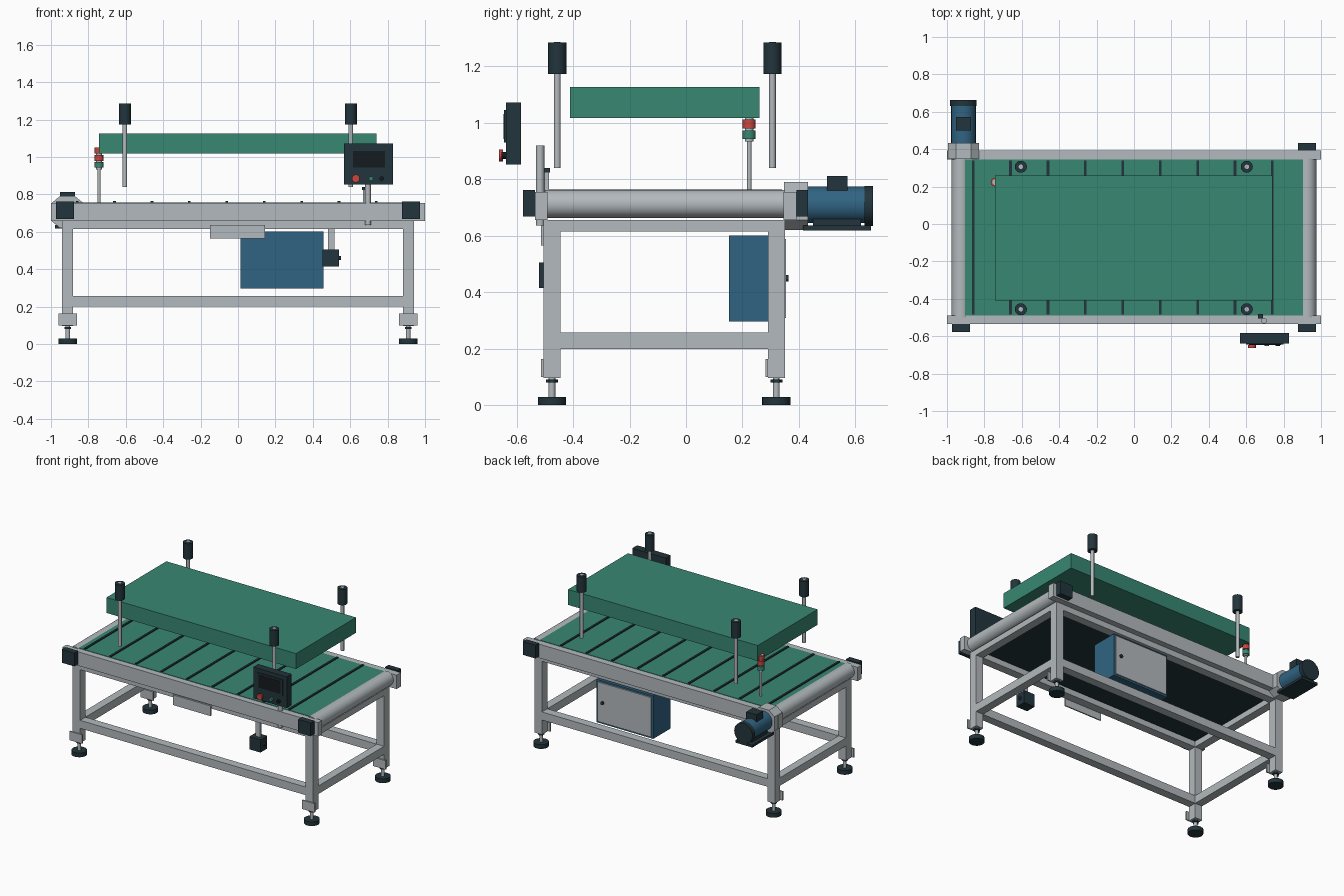
import bpy, bmesh, math
from mathutils import Matrix

if "Cube" in bpy.data.objects:
    bpy.data.objects.remove(bpy.data.objects["Cube"])


def material(name, rgb):
    m = bpy.data.materials.new(name)
    m.diffuse_color = (*rgb, 1)
    m.use_nodes = True
    m.node_tree.nodes["Principled BSDF"].inputs["Base Color"].default_value = m.diffuse_color
    return m


GREY = material("light grey metal", (0.45, 0.49, 0.51))
GREEN = material("green", (0.04, 0.243, 0.17))
BLUE = material("blue", (0.03, 0.127, 0.225))
DARK = material("dark slate", (0.016, 0.035, 0.045))
BLACK = material("screen black", (0.007, 0.011, 0.013))
RED = material("red", (0.58, 0.06, 0.05))


def finish(name, bm, mat, smooth=False):
    me = bpy.data.meshes.new(name)
    bmesh.ops.recalc_face_normals(bm, faces=bm.faces)
    bm.to_mesh(me)
    bm.free()
    me.materials.append(mat)
    ob = bpy.data.objects.new(name, me)
    bpy.context.collection.objects.link(ob)
    if smooth:
        bpy.ops.object.select_all(action='DESELECT')
        ob.select_set(True)
        bpy.context.view_layer.objects.active = ob
        bpy.ops.object.shade_smooth_by_angle(angle=math.radians(35))
    return ob


def box(name, x, y, z, mat):
    """Box from (min, max) pairs."""
    bm = bmesh.new()
    bmesh.ops.create_cube(bm, size=1)
    for v in bm.verts:
        v.co = [(a + b) / 2 + c * (b - a) for c, (a, b) in zip(v.co, (x, y, z))]
    return finish(name, bm, mat)


def rod(name, axis, u, v, span, r, mat, sides=32):
    """Cylinder along x, y or z; u, v are the two other coordinates in order."""
    a, b = span
    mid = (a + b) / 2
    rot = {'x': Matrix.Rotation(math.pi / 2, 4, 'Y'),
           'y': Matrix.Rotation(math.pi / 2, 4, 'X'), 'z': Matrix()}[axis]
    loc = {'x': (mid, u, v), 'y': (u, mid, v), 'z': (u, v, mid)}[axis]
    bm = bmesh.new()
    bmesh.ops.create_cone(bm, cap_ends=True, segments=sides, radius1=r, radius2=r,
                          depth=b - a, matrix=Matrix.Translation(loc) @ rot)
    return finish(name, bm, mat, True)


# Side rails of the conveyor bed
for side, y in (("front", (-0.535, -0.49)), ("back", (0.345, 0.392))):
    box(side + "_rail", (-1, 1), y, (0.657, 0.755), GREY)

# Belt with cleats and dark underside, and the end rollers
box("belt", (-0.925, 0.925), (-0.49, 0.345), (0.70, 0.758), GREEN)
box("belt_underside", (-0.925, 0.925), (-0.49, 0.345), (0.664, 0.70), DARK)
for i in range(9):
    x = -0.86 + 0.2 * i
    box("belt_cleat", (x - 0.007, x + 0.007), (-0.485, 0.34), (0.757, 0.765), DARK)
for sx in (-1, 1):
    rod("end_roller", 'y', sx * 0.925, 0.713, (-0.5, 0.35), 0.05, GREY, 48)

# Bearing caps on roller ends (the motor takes the back left one)
for cx, y in ((-0.925, (-0.578, -0.535)), (0.925, (-0.578, -0.535)), (0.925, (0.392, 0.432))):
    box("bearing_cap", (cx - 0.049, cx + 0.049), y, (0.668, 0.762), DARK)

# Frame: legs, feet, and upper and lower beam rings
LEG_Y = ((-0.505, -0.445), (0.29, 0.35))
for sx in (-1, 1):
    lx = tuple(sorted((sx * 0.94, sx * 0.882)))
    cx = sx * 0.91
    for y in LEG_Y:
        cy = sum(y) / 2
        box("leg", lx, y, (0.096, 0.657), GREY)
        box("leg_plate", (cx - 0.049, cx + 0.049), (y[0] - 0.009, y[0]), (0.1, 0.163), GREY)
        rod("foot_pad", 'z', cx, cy, (0, 0.03), 0.05, DARK)
        rod("foot_stem", 'z', cx, cy, (0.03, 0.096), 0.012, GREY, 16)
        rod("foot_nut", 'z', cx, cy, (0.081, 0.092), 0.021, DARK, 6)
    for z in ((0.2, 0.257), (0.615, 0.657)):
        box("end_beam", lx, (-0.445, 0.29), z, GREY)
for y in LEG_Y:
    for z in ((0.2, 0.257), (0.615, 0.657)):
        box("long_beam", (-0.882, 0.882), y, z, GREY)

# Cover panel above the belt and four capped posts
box("cover_panel", (-0.743, 0.741), (-0.41, 0.26), (1.018, 1.127), GREEN)
for px in (-0.605, 0.603):
    for py in (-0.456, 0.306):
        rod("post", 'z', px, py, (0.84, 1.287), 0.012, GREY, 20)
        rod("post_cap", 'z', px, py, (1.173, 1.285), 0.032, DARK)

# Signal lamp on a thin pole
LX, LY = -0.743, 0.224
rod("lamp_pole", 'z', LX, LY, (0.757, 0.934), 0.008, GREY, 16)
rod("lamp_core", 'z', LX, LY, (0.934, 1.05), 0.015, GREY, 20)
for z, mat in (((0.943, 0.974), GREEN), ((0.98, 1.012), RED), ((1.019, 1.05), RED)):
    rod("lamp_segment", 'z', LX, LY, z, 0.023, mat, 24)

# Control panel with screen and buttons, its stand and a small sensor
box("control_panel", (0.567, 0.829), (-0.638, -0.584), (0.852, 1.073), DARK)
box("screen_frame", (0.6, 0.8), (-0.645, -0.638), (0.93, 1.045), DARK)
box("screen", (0.615, 0.785), (-0.647, -0.645), (0.943, 1.032), BLACK)
rod("stop_button_stem", 'y', 0.63, 0.885, (-0.65, -0.638), 0.012, DARK, 20)
rod("stop_button", 'y', 0.63, 0.885, (-0.662, -0.648), 0.021, RED, 24)
rod("start_button", 'y', 0.711, 0.885, (-0.653, -0.638), 0.012, GREEN, 20)
rod("selector_knob", 'y', 0.768, 0.885, (-0.653, -0.638), 0.012, BLACK, 20)
rod("panel_stand", 'z', 0.695, -0.517, (0.637, 0.92), 0.015, GREY, 20)
box("sensor_bracket", (0.668, 0.688), (-0.505, -0.486), (0.755, 0.825), GREY)
box("sensor_head", (0.664, 0.69), (-0.505, -0.482), (0.825, 0.84), DARK)

# Drive motor: chamfered gear housing, body, end cap, junction box, base
MX, MZ = -0.912, 0.706
bm = bmesh.new()
outline = [(sx * a, sz * b) for sx, sz, pts in
           ((1, 1, ((0.083, 0.05), (0.04, 0.085))), (-1, 1, ((0.04, 0.085), (0.083, 0.05))),
            (-1, -1, ((0.083, 0.05), (0.04, 0.085))), (1, -1, ((0.04, 0.085), (0.083, 0.05))))
           for a, b in pts]
face = bm.faces.new([bm.verts.new((MX + a, 0.347, MZ + b)) for a, b in outline])
ext = bmesh.ops.extrude_face_region(bm, geom=[face])
for v in ext["geom"]:
    if isinstance(v, bmesh.types.BMVert):
        v.co.y = 0.432
finish("gear_housing", bm, GREY)
rod("motor_body", 'y', MX, 0.71, (0.432, 0.635), 0.065, BLUE, 40)
rod("motor_end_cap", 'y', MX, 0.706, (0.632, 0.662), 0.071, DARK, 40)
box("junction_box", (MX - 0.04, MX + 0.04), (0.5, 0.572), (0.755, 0.812), DARK)
box("motor_base", (MX - 0.066, MX + 0.066), (0.415, 0.655), (0.619, 0.636), DARK)
box("motor_foot", (MX - 0.04, MX + 0.04), (0.45, 0.62), (0.634, 0.66), DARK)

# Electrical cabinet with rear door
box("cabinet", (0.014, 0.458), (0.153, 0.346), (0.297, 0.601), BLUE)
box("cabinet_door", (0.026, 0.446), (0.346, 0.354), (0.309, 0.589), GREY)
rod("door_knob", 'y', 0.405, 0.45, (0.354, 0.363), 0.012, DARK, 20)

# Name plate under the front rail and hanging switch box
box("front_plate", (-0.15, 0.145), (-0.514, -0.505), (0.565, 0.637), GREY)
box("switch_arm", (0.482, 0.515), (-0.49, -0.475), (0.46, 0.62), GREY)
box("switch_box", (0.453, 0.54), (-0.52, -0.445), (0.415, 0.505), DARK)
rod("switch_knob", 'x', -0.482, 0.46, (0.54, 0.552), 0.01, DARK, 16)
